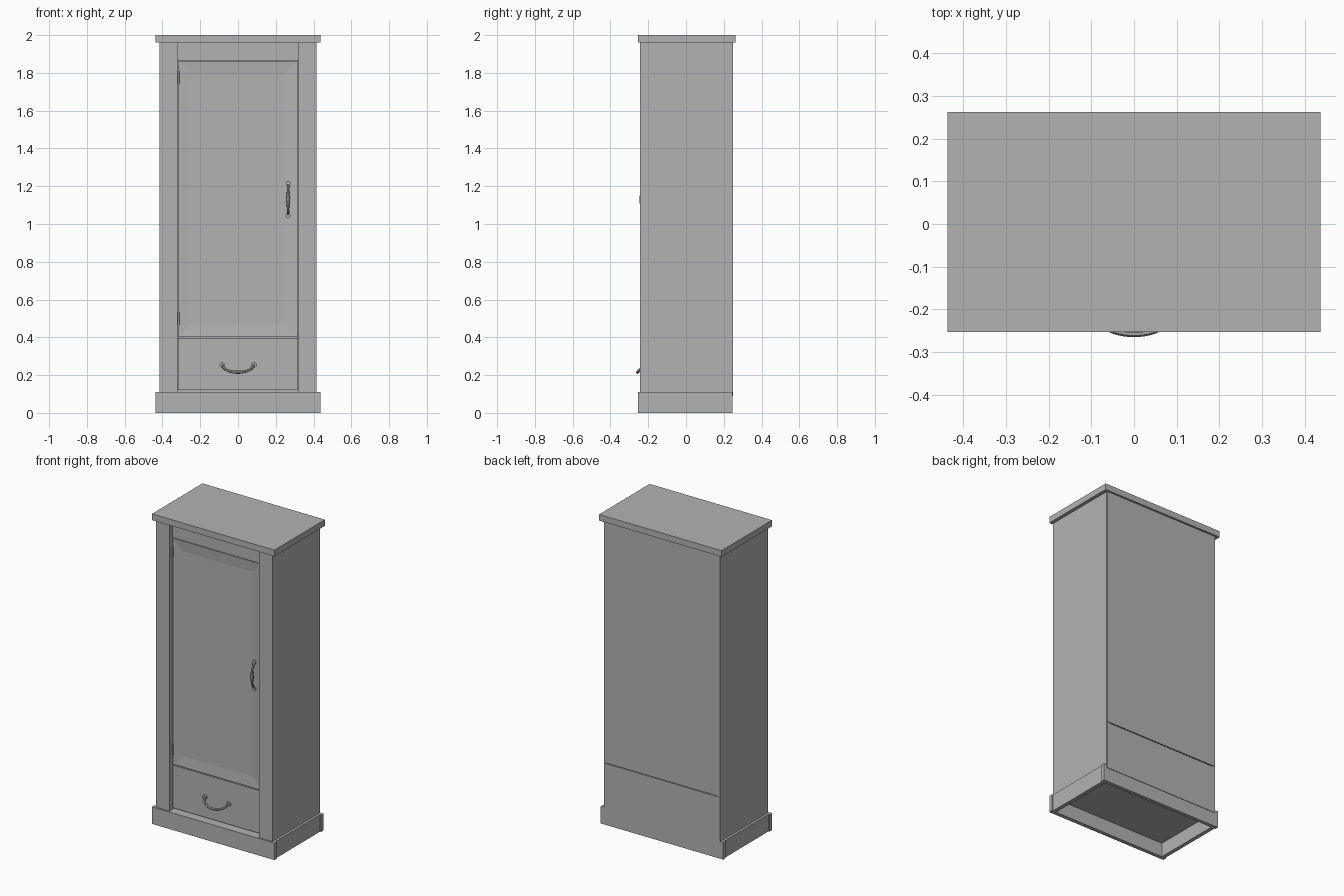
import bpy, bmesh, math
from mathutils import Matrix, Vector

default = bpy.data.objects.get("Cube")
if default:
    bpy.data.objects.remove(default, do_unlink=True)

grey = bpy.data.materials.new("painted_grey")
grey.use_nodes = True
grey.diffuse_color = (0.45, 0.45, 0.45, 1)
grey.node_tree.nodes["Principled BSDF"].inputs["Base Color"].default_value = grey.diffuse_color


def add_mesh(name, bm):
    mesh = bpy.data.meshes.new(name)
    bm.to_mesh(mesh)
    bm.free()
    mesh.materials.append(grey)
    obj = bpy.data.objects.new(name, mesh)
    bpy.context.collection.objects.link(obj)
    return obj


def box(name, x, y, z):
    """Box from (low, high) ranges on each axis."""
    bm = bmesh.new()
    bmesh.ops.create_cube(bm, size=1)
    for v in bm.verts:
        v.co = [r[0] if c < 0 else r[1] for c, r in zip(v.co, (x, y, z))]
    return add_mesh(name, bm)


def smooth(obj):
    bpy.ops.object.select_all(action='DESELECT')
    obj.select_set(True)
    bpy.context.view_layer.objects.active = obj
    bpy.ops.object.shade_smooth_by_angle(angle=math.radians(40))


def bar(name, points, radii):
    """Round bar along a smooth path with a varying radius."""
    curve = bpy.data.curves.new(name, 'CURVE')
    curve.dimensions = '3D'
    curve.bevel_depth = 1
    curve.bevel_resolution = 2
    curve.resolution_u = 5
    curve.use_fill_caps = True
    spline = curve.splines.new('BEZIER')
    spline.bezier_points.add(len(points) - 1)
    for p, co, r in zip(spline.bezier_points, points, radii):
        p.co, p.radius = co, r
        p.handle_left_type = p.handle_right_type = 'AUTO'
    curve.materials.append(grey)
    obj = bpy.data.objects.new(name, curve)
    bpy.context.collection.objects.link(obj)
    bpy.ops.object.select_all(action='DESELECT')
    obj.select_set(True)
    bpy.context.view_layer.objects.active = obj
    bpy.ops.object.convert(target='MESH')
    smooth(bpy.context.view_layer.objects.active)


def disc(name, centre, radius, depth, along_y=True):
    bm = bmesh.new()
    turn = Matrix.Rotation(math.pi / 2, 4, 'X') if along_y else Matrix()
    bmesh.ops.create_cone(bm, cap_ends=True, segments=16, radius1=radius, radius2=radius,
                          depth=depth, matrix=Matrix.Translation(centre) @ turn)
    smooth(add_mesh(name, bm))


FACE = -0.212      # front of door and drawer
STILE = -0.243     # front of the side posts
OPEN = 0.32        # half width of the opening

# Top board
box("top_board", (-0.437, 0.437), (-0.253, 0.262), (1.96, 2))

# Sides and front posts
for side, s in (("left", 1), ("right", -1)):
    box(side + "_side", sorted((s * 0.395, s * 0.415)), (STILE, 0.245), (0.09, 1.96))
    box(side + "_front_post", sorted((s * OPEN, s * 0.395)), (STILE, -0.19), (0.09, 1.96))
    box(side + "_plinth", sorted((s * 0.405, s * 0.43)), (-0.23, 0.225), (0, 0.11))

# Plinth ends, floor, and fixed rails
box("front_plinth", (-0.437, 0.437), (-0.253, -0.228), (0, 0.11))
box("back_plinth", (-0.437, 0.437), (0.222, 0.245), (0, 0.11))
box("floor", (-0.41, 0.41), (-0.23, 0.23), (0.09, 0.11))
box("top_rail", (-OPEN, OPEN), (FACE, -0.19), (1.864, 1.96))
box("middle_shelf", (-0.395, 0.395), (-0.19, 0.23), (0.39, 0.41))

# Back panels with a seam between them
box("upper_back", (-0.412, 0.412), (0.235, 0.249), (0.402, 1.965))
box("lower_back", (-0.412, 0.412), (0.235, 0.248), (0.09, 0.397))

# Drawer front
box("drawer_front", (-0.317, 0.317), (FACE, -0.19), (0.12, 0.396))

# Door with a shallow sunken panel
door = box("door", (-0.317, 0.317), (FACE, -0.19), (0.402, 1.86))
bm = bmesh.new()
bm.from_mesh(door.data)
front = min(bm.faces, key=lambda f: f.calc_center_median().y)
bmesh.ops.inset_region(bm, faces=[front], thickness=0.096)
bmesh.ops.translate(bm, verts=front.verts, vec=Vector((0, 0.006, 0)))
bm.to_mesh(door.data)
bm.free()

# Hinge knuckles
for name, z in (("upper_hinge", 1.775), ("lower_hinge", 0.5)):
    disc(name, (-0.316, FACE - 0.002, z), 0.005, 0.07, along_y=False)

# Door handle: bowed bar with swollen middle and flat end pads
offsets = (-0.08, -0.05, -0.025, 0, 0.025, 0.05, 0.08)
reach = (0, 0.021, 0.024, 0.024, 0.024, 0.021, 0)
radii = (0.007, 0.006, 0.008, 0.0115, 0.008, 0.006, 0.007)
bar("door_handle", [(0.265, FACE - r, 1.13 + z) for z, r in zip(offsets, reach)], radii)
for name, s in (("upper", 1), ("lower", -1)):
    disc(name + "_handle_pad", (0.265, FACE - 0.003, 1.13 + s * 0.086), 0.013, 0.008)

# Drawer pull: drooping bail between two pads
path = []
for i in range(9):
    a = math.pi * i / 8
    path.append((-0.083 * math.cos(a), FACE - 0.008 - 0.037 * math.sin(a), 0.255 - 0.04 * math.sin(a)))
bar("drawer_pull", path, (0.006, 0.006, 0.007, 0.008, 0.0085, 0.008, 0.007, 0.006, 0.006))
for name, s in (("left", 1), ("right", -1)):
    disc(name + "_pull_pad", (s * 0.085, FACE - 0.005, 0.254), 0.014, 0.012)
